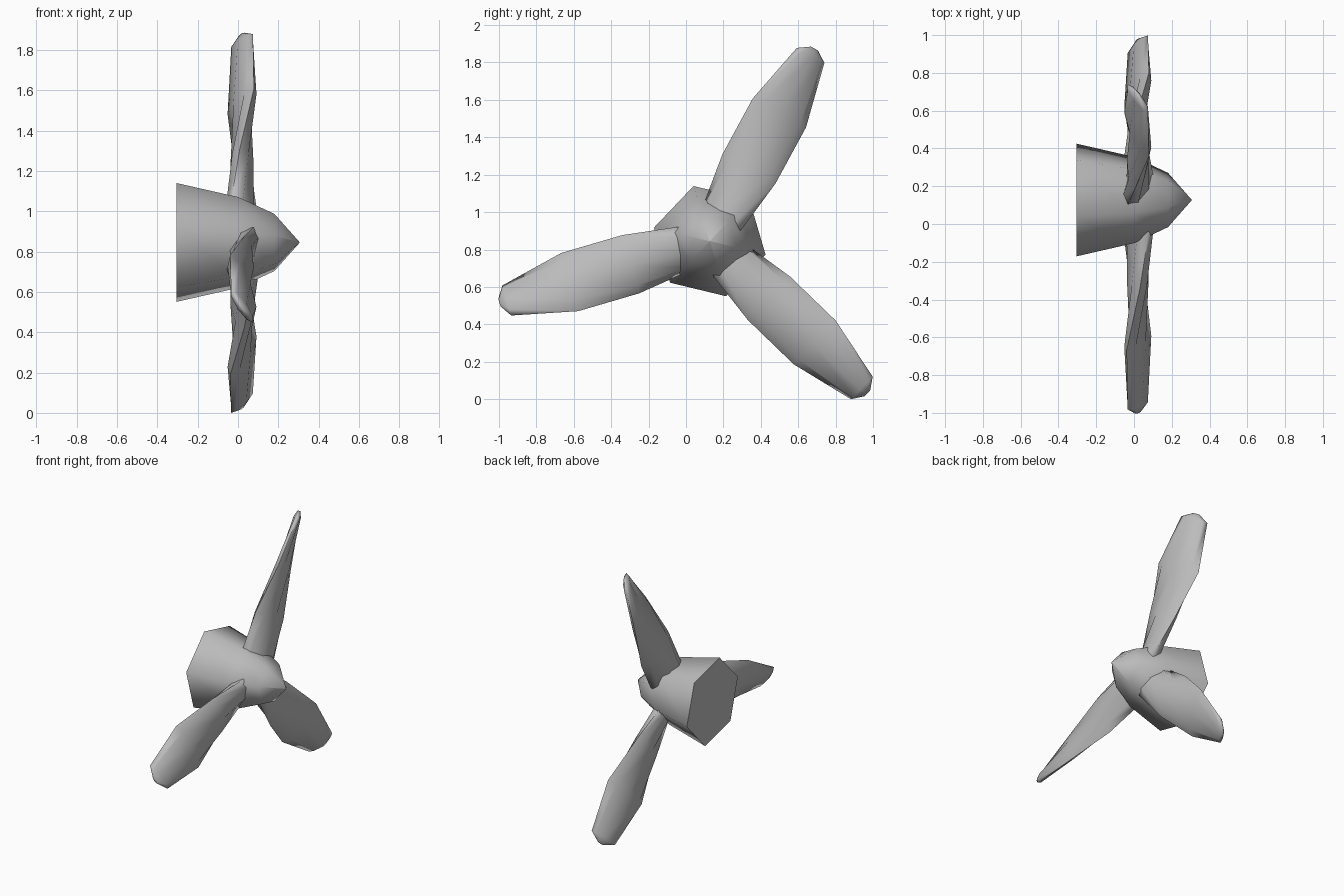
import bpy, bmesh
from math import sin, cos, pi, radians
from mathutils import Vector

cube = bpy.data.objects.get("Cube")
if cube:
    bpy.data.objects.remove(cube, do_unlink=True)

CENTRE = Vector((0, 0.127, 0.845))   # where the shaft axis crosses x = 0

grey = bpy.data.materials.new("plain grey")
grey.use_nodes = True
GREY = (0.5, 0.5, 0.5, 1)
grey.diffuse_color = GREY
grey.node_tree.nodes["Principled BSDF"].inputs["Base Color"].default_value = GREY


def loft(name, rings, sharp):
    """Skin a list of equal point rings and cap both ends."""
    bm = bmesh.new()
    loops = [[bm.verts.new(p) for p in ring] for ring in rings]
    n = len(loops[0])
    for a, b in zip(loops, loops[1:]):
        for i in range(n):
            j = (i + 1) % n
            bm.faces.new((a[i], a[j], b[j], b[i]))
    bm.faces.new(loops[0][::-1])
    bm.faces.new(loops[-1])
    bmesh.ops.remove_doubles(bm, verts=bm.verts, dist=0.0005)
    bmesh.ops.recalc_face_normals(bm, faces=bm.faces)
    mesh = bpy.data.meshes.new(name)
    bm.to_mesh(mesh)
    bm.free()
    mesh.materials.append(grey)
    obj = bpy.data.objects.new(name, mesh)
    bpy.context.collection.objects.link(obj)
    bpy.ops.object.select_all(action="DESELECT")
    obj.select_set(True)
    bpy.context.view_layer.objects.active = obj
    bpy.ops.object.shade_smooth_by_angle(angle=radians(sharp))


# Six-sided spinner hub: (x, radius) from flat back to pointed nose
hub_profile = [(-0.305, 0.307), (0.0, 0.235), (0.18, 0.148), (0.305, 0.002)]
loft("hub", [[CENTRE + Vector((x, r * cos(a), r * sin(a)))
              for a in (radians(106.4) + k * pi / 3 for k in range(6))]
             for x, r in hub_profile], 75)

# Twisted blade sections: (distance along blade, chord, thickness, pitch in degrees)
sections = [(0.06, 0.22, 0.12, -28), (0.15, 0.27, 0.13, -25), (0.44, 0.325, 0.115, -4),
            (0.78, 0.345, 0.09, 20), (1.13, 0.20, 0.05, 33), (1.172, 0.05, 0.02, 33)]


def blade(name, angle):
    a = radians(angle)
    axis = Vector((0, cos(a), sin(a)))
    tangent = Vector((0, -sin(a), cos(a)))
    shaft = Vector((1, 0, 0))
    rings = []
    for dist, chord, thick, pitch in sections:
        p = radians(pitch)
        along = tangent * cos(p) + shaft * sin(p)
        across = shaft * cos(p) - tangent * sin(p)
        mid = CENTRE + axis * dist + shaft * 0.02
        rings.append([mid + along * (chord / 2 * cos(t)) + across * (thick / 2 * sin(t))
                      for t in (k * pi / 4 for k in range(8))])
    loft(name, rings, 80)


for name, angle in (("upper_blade", 61.5), ("front_blade", 196.3), ("lower_blade", -44)):
    blade(name, angle)
